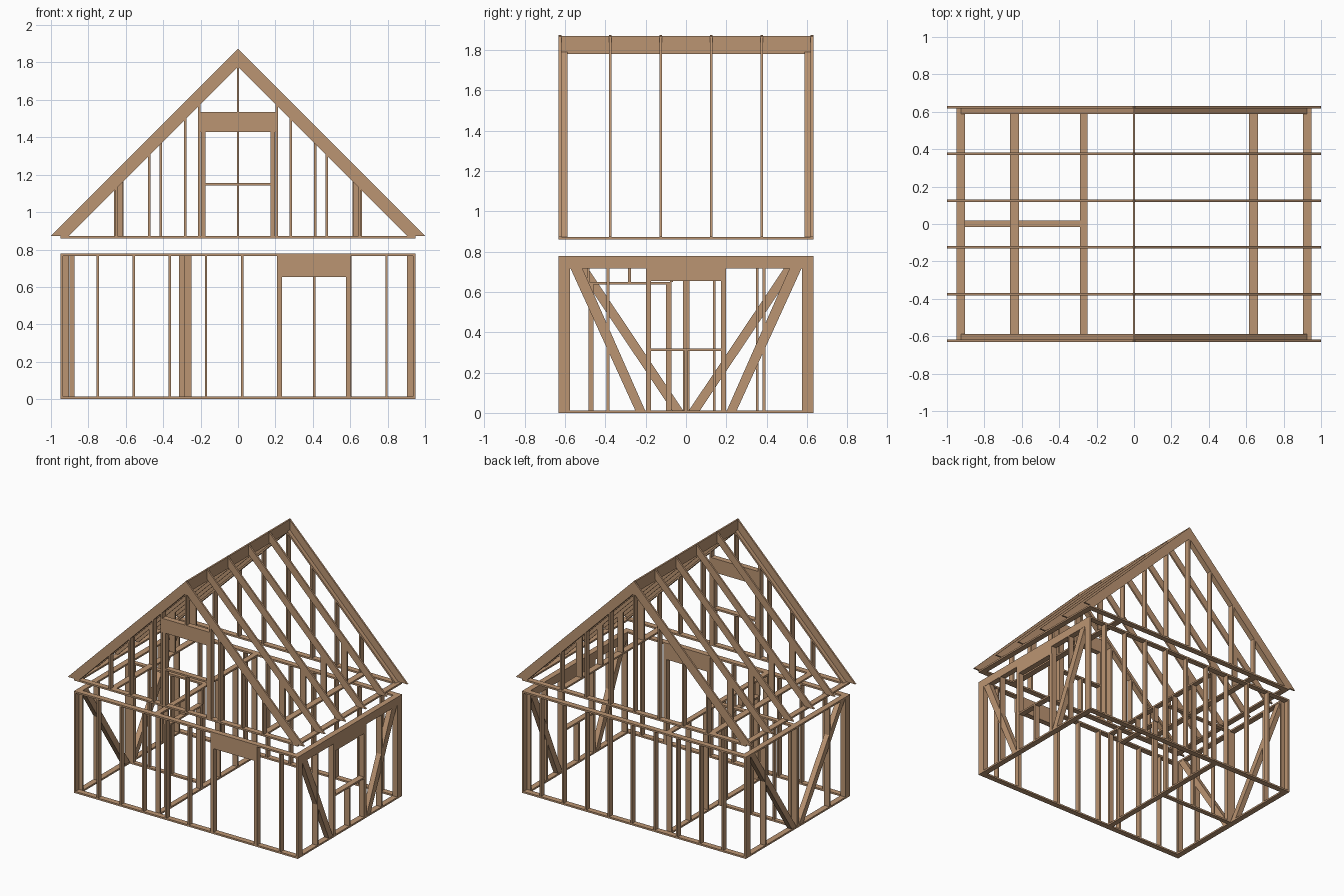
import bpy, bmesh

if "Cube" in bpy.data.objects:
    bpy.data.objects.remove(bpy.data.objects["Cube"])

T = 0.013            # lumber thickness
H = 0.778            # ground floor wall height
XO, XI = 0.948, 0.904    # outer and inner faces of the side walls
YO, YI = 0.631, 0.588    # outer and inner faces of the front and back walls
F0, F1 = 0.860, 0.873    # attic floor plates
PEAK = 1.873             # roof peak, 45 degree slopes
RB = 1.797               # underside of rafters at x = 0
GP = 1.778               # underside of gable plate at x = 0

wood = bpy.data.materials.new("tan timber")
wood.diffuse_color = (0.50, 0.30, 0.17, 1)
wood.use_nodes = True
wood.node_tree.nodes["Principled BSDF"].inputs["Base Color"].default_value = wood.diffuse_color


def prism(name, pts, axis, a, b):
    """Extrude a profile: (x, z) along y, or (y, z) along x."""
    bm = bmesh.new()
    rings = []
    for d in (a, b):
        rings.append([bm.verts.new((p, d, q) if axis == 'y' else (d, p, q)) for p, q in pts])
    bm.faces.new(rings[0])
    bm.faces.new(rings[1])
    n = len(pts)
    for i in range(n):
        j = (i + 1) % n
        bm.faces.new((rings[0][i], rings[0][j], rings[1][j], rings[1][i]))
    bmesh.ops.recalc_face_normals(bm, faces=bm.faces)
    me = bpy.data.meshes.new(name)
    bm.to_mesh(me)
    bm.free()
    me.materials.append(wood)
    ob = bpy.data.objects.new(name, me)
    bpy.context.collection.objects.link(ob)


def box(name, x0, x1, y0, y1, z0, z1):
    prism(name, [(x0, z0), (x1, z0), (x1, z1), (x0, z1)], 'y', y0, y1)


def plates(name, x0, x1, y0, y1):
    """Sole and top plates of a ground floor wall."""
    box(name + "_sole_plate", x0, x1, y0, y1, 0, T)
    box(name + "_top_plate", x0, x1, y0, y1, H - T, H)


def stud_x(name, x, y0, y1, z0=T, z1=H - T, w=T):
    box(name, x - w / 2, x + w / 2, y0, y1, z0, z1)


def stud_y(name, y, x0, x1, z0=T, z1=H - T, w=T):
    box(name, x0, x1, y - w / 2, y + w / 2, z0, z1)


# Front and back ground walls
spacing = [-0.75 + 0.193 * i for i in range(9)]
for name, y0, y1 in (("front_wall", -YO, -YI), ("back_wall", YI, YO)):
    plates(name, -XO, XO, y0, y1)
    for x in (-XO + T / 2, XO - T / 2):
        stud_x(name + "_end_stud", x, y0, y1)
    for i, x in enumerate(spacing):
        if name == "back_wall" or i not in (5, 6, 7):
            stud_x(name + "_stud", x, y0, y1)

# Front doorway
box("front_door_header", 0.208, 0.604, -YO, -YI, 0.653, H - T)
for x in (0.2215, 0.5905):
    stud_x("front_door_trimmer", x, -YO, -YI, T, 0.653, 2 * T)

# Side ground walls
for name, x0, x1 in (("left_wall", -XO, -XI), ("right_wall", XI, XO)):
    plates(name, x0, x1, -YI, YI)
    top = 0.715 if name == "right_wall" else H - T
    for s in (-1, 1):
        stud_y(name + "_end_stud", s * (YI - T / 2), x0, x1)
        stud_y(name + "_stud", s * 0.387, x0, x1, T, top)
        # diagonal braces, steeper beside the window
        if name == "right_wall":
            pr = [(0.203, T), (0.252, T), (0.572, top), (0.513, top)]
        else:
            pr = [(0.015, T), (0.07, T), (0.573, top), (0.518, top)]
        prism(name + "_brace", [(s * a, b) for a, b in pr], 'x', x0 + 0.002, x1 - 0.002)
stud_y("left_wall_centre_post", 0, -XO, -XI, w=2 * T)

# Right wall beam and window
box("right_wall_beam", XI, XO, -YI + T, YI - T, 0.715, H - T)
box("right_window_header", XI, XO, -0.198, 0.198, 0.653, 0.715)
box("right_window_sill", XI, XO, -0.173, 0.173, 0.307, 0.32)
for y in (-0.1855, 0.1855):
    stud_y("right_window_trimmer", y, XI, XO, T, 0.653, 2 * T)
stud_y("right_window_cripple", 0, XI, XO, T, 0.307)

# Long partition across the house, with a doorway
PX0, PX1 = -0.289, -0.248
plates("cross_partition", PX0, PX1, -YI, YI)
for y in (-YI + T / 2, 0.14, 0.354, YI - T / 2):
    stud_y("cross_partition_stud", y, PX0, PX1)
for y in (-0.471, -0.085):
    stud_y("partition_door_trimmer", y, PX0, PX1, T, 0.637, 2 * T)
box("partition_door_header", PX0, PX1, -0.484, -0.072, 0.637, 0.65)
for y in (-0.484, -0.28, -0.072):
    stud_y("partition_door_cripple", y, PX0, PX1, 0.65, H - T)

# Short partition joining the left wall to the cross partition
plates("short_partition", -XI, PX0, -0.016, 0.018)
for x in (-XI + T * 1.2, PX0 - T):
    stud_x("short_partition_end_post", x, -0.016, 0.018, w=2 * T)
for x in spacing[:2]:
    stud_x("short_partition_stud", x, -0.016, 0.018)

# Attic floor plates: gables, eaves and knee walls
for s in (-1, 1):
    ys = sorted((s * YI, s * YO))
    box("gable_sole_plate", -XO, XO, *ys, F0, F1)
    for name, a, b in (("eave_plate", XI, XO), ("knee_wall_plate", 0.615, 0.663)):
        box(name, *sorted((s * a, s * b)), -YI, YI, F0, F1)

# Roof: ridge board, rafters, sloped gable plates, knee wall studs
box("ridge_board", -T / 2, T / 2, -YO, YO, 1.78, PEAK - 0.004)
rafter_ys = [-0.6245, -0.375, -0.125, 0.125, 0.375, 0.6245]
for s in (-1, 1):
    pr = [(0, PEAK), (0, RB), (RB - F1, F1), (PEAK - F1, F1)]
    for y in rafter_ys:
        prism("rafter", [(s * a, b) for a, b in pr], 'y', y - T / 2, y + T / 2)
    for y in rafter_ys[1:5]:
        pk = [(0.615, F1), (0.663, F1), (0.663, RB - 0.663), (0.615, RB - 0.615)]
        prism("knee_wall_stud", [(s * a, b) for a, b in pk], 'y', y - T / 2, y + T / 2)
    pg = [(0, RB), (0, GP), (GP - F1, F1), (RB - F1, F1)]
    for y0, y1 in ((-YO, -YI), (YI, YO)):
        prism("gable_top_plate", [(s * a, b) for a, b in pg], 'y', y0, y1)


def gable_stud(name, x, y0, y1, z0=F1, w=T):
    """Stud whose top is cut to the roof slope."""
    a, b = x - w / 2, x + w / 2
    pts = [(a, z0), (b, z0), (b, GP - abs(b)), (a, GP - abs(a))]
    if abs(x) < w:
        pts.insert(3, (0, GP))
    prism(name, pts, 'y', y0, y1)


# Back gable: even studs
for i in range(-3, 4):
    gable_stud("back_gable_stud", i * 0.2065, YI, YO)

# Front gable: window in the middle
for s in (-1, 1):
    for x in (0.281, 0.474, 0.65):
        gable_stud("front_gable_stud", s * x, -YO, -YI)
    gable_stud("front_gable_king_stud", s * 0.2065, -YO, -YI)
    stud_x("gable_window_trimmer", s * 0.186, -YO, -YI, F1, 1.428, 2 * T)
box("gable_window_header", -0.2, 0.2, -YO, -YI, 1.428, 1.535)
box("gable_window_sill", -0.173, 0.173, -YO, -YI, 1.142, 1.155)
stud_x("gable_window_cripple", 0, -YO, -YI, F1, 1.142)
gable_stud("gable_window_upper_cripple", 0, -YO, -YI, 1.535)
